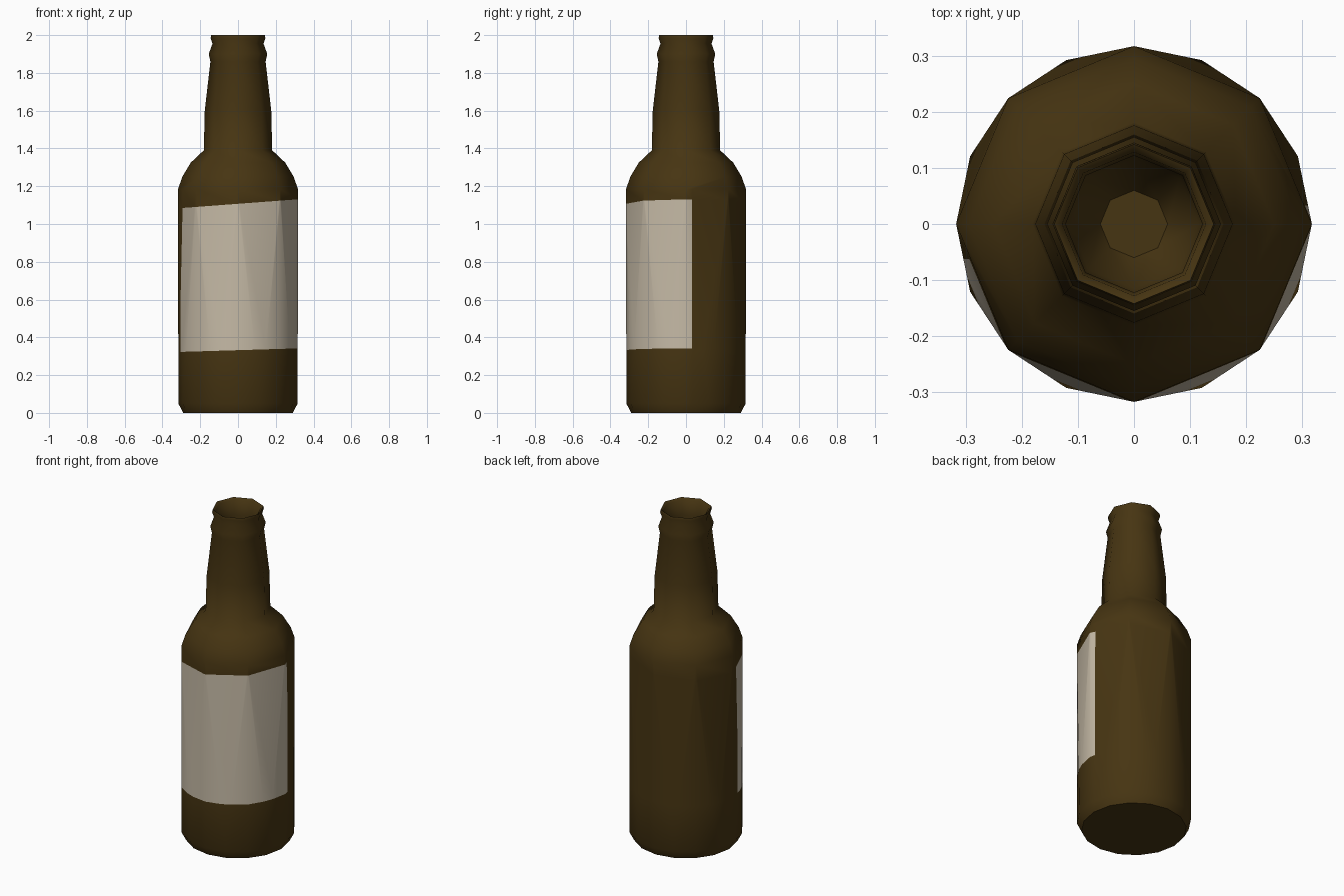
import bpy, bmesh, math
from mathutils import Vector

cube = bpy.data.objects.get("Cube")
if cube:
    bpy.data.objects.remove(cube, do_unlink=True)


def material(name, rgb):
    m = bpy.data.materials.new(name)
    m.use_nodes = True
    m.diffuse_color = (*rgb, 1)
    m.node_tree.nodes["Principled BSDF"].inputs["Base Color"].default_value = (*rgb, 1)
    return m


glass = material("brown_glass", (0.062, 0.035, 0.006))
paper = material("cream_paper", (0.56, 0.49, 0.38))

bm = bmesh.new()


def ring(radius, z, sides):
    """Ring of vertices with one on the +x axis."""
    step = math.tau / sides
    return [bm.verts.new((radius * math.cos(i * step), radius * math.sin(i * step), z))
            for i in range(sides)]


def bridge(upper, lower):
    """Quads between two rings of equal count, facing outward for a falling profile."""
    n = len(upper)
    return [bm.faces.new((upper[i], lower[i], lower[(i + 1) % n], upper[(i + 1) % n]))
            for i in range(n)]


# Neck, lip and shoulder: (radius, height) from inside the mouth, over the lip, down
profile = [(0.06, 1.36), (0.115, 1.45), (0.13, 1.6), (0.122, 1.9), (0.128, 1.99),
           (0.142, 2.0), (0.145, 1.985), (0.135, 1.955), (0.155, 1.9), (0.146, 1.86),
           (0.176, 1.6), (0.181, 1.39), (0.25, 1.325), (0.295, 1.25), (0.317, 1.185)]
rings = [ring(r, z, 8) for r, z in profile]
for a, b in zip(rings, rings[1:]):
    bridge(a, b)
bm.faces.new(rings[0])

# Body: the eight-sided shoulder widens into a sixteen-sided foot
top, foot = rings[-1], ring(0.316, 0.05, 16)
body = []
for i in range(8):
    a, b = top[i], top[(i + 1) % 8]
    c, mid, d = foot[2 * i], foot[2 * i + 1], foot[(2 * i + 2) % 16]
    body += [bm.faces.new(f) for f in ((a, c, mid), (a, mid, b), (mid, d, b))]

# Foot chamfer and flat base
base = ring(0.29, 0, 16)
bridge(foot, base)
bm.faces.new(list(reversed(base)))

# Label: cut its slightly tilted outline into the body
tag = bm.faces.layers.int.new("body")
body = []
for f in bm.faces:
    zs = [v.co.z for v in f.verts]
    f[tag] = int(min(zs) > 0.04 and max(zs) < 1.2)


def top_edge(x):
    return 1.107 + 0.075 * x


def bottom_edge(x):
    return 0.332 + 0.03 * x


def side_edge(x):
    return 0.033 if x > 0 else -0.062


def cut(point, normal, keep):
    faces = [f for f in bm.faces if f[tag] and keep(f.calc_center_median())]
    geom = set(faces)
    for f in faces:
        geom.update(f.edges)
        geom.update(f.verts)
    bmesh.ops.bisect_plane(bm, geom=list(geom), dist=1e-5,
                           plane_co=Vector(point), plane_no=Vector(normal))


cut((0, 0, top_edge(0)), (-0.075, 0, 1), lambda c: True)
cut((0, 0, bottom_edge(0)), (-0.03, 0, 1), lambda c: True)
for side in (1, -1):
    cut((0, side_edge(side), 0), (0, 1, 0), lambda c: c.x * side > 0)

for f in bm.faces:
    c = f.calc_center_median()
    if f[tag] and bottom_edge(c.x) < c.z < top_edge(c.x) and c.y < side_edge(c.x):
        f.material_index = 1

mesh = bpy.data.meshes.new("bottle")
bm.to_mesh(mesh)
bm.free()
mesh.materials.append(glass)
mesh.materials.append(paper)
bottle = bpy.data.objects.new("bottle", mesh)
bpy.context.collection.objects.link(bottle)

# Smooth glass with a crisp lip and base
bpy.ops.object.select_all(action="DESELECT")
bottle.select_set(True)
bpy.context.view_layer.objects.active = bottle
bpy.ops.object.shade_smooth_by_angle(angle=math.radians(50))
